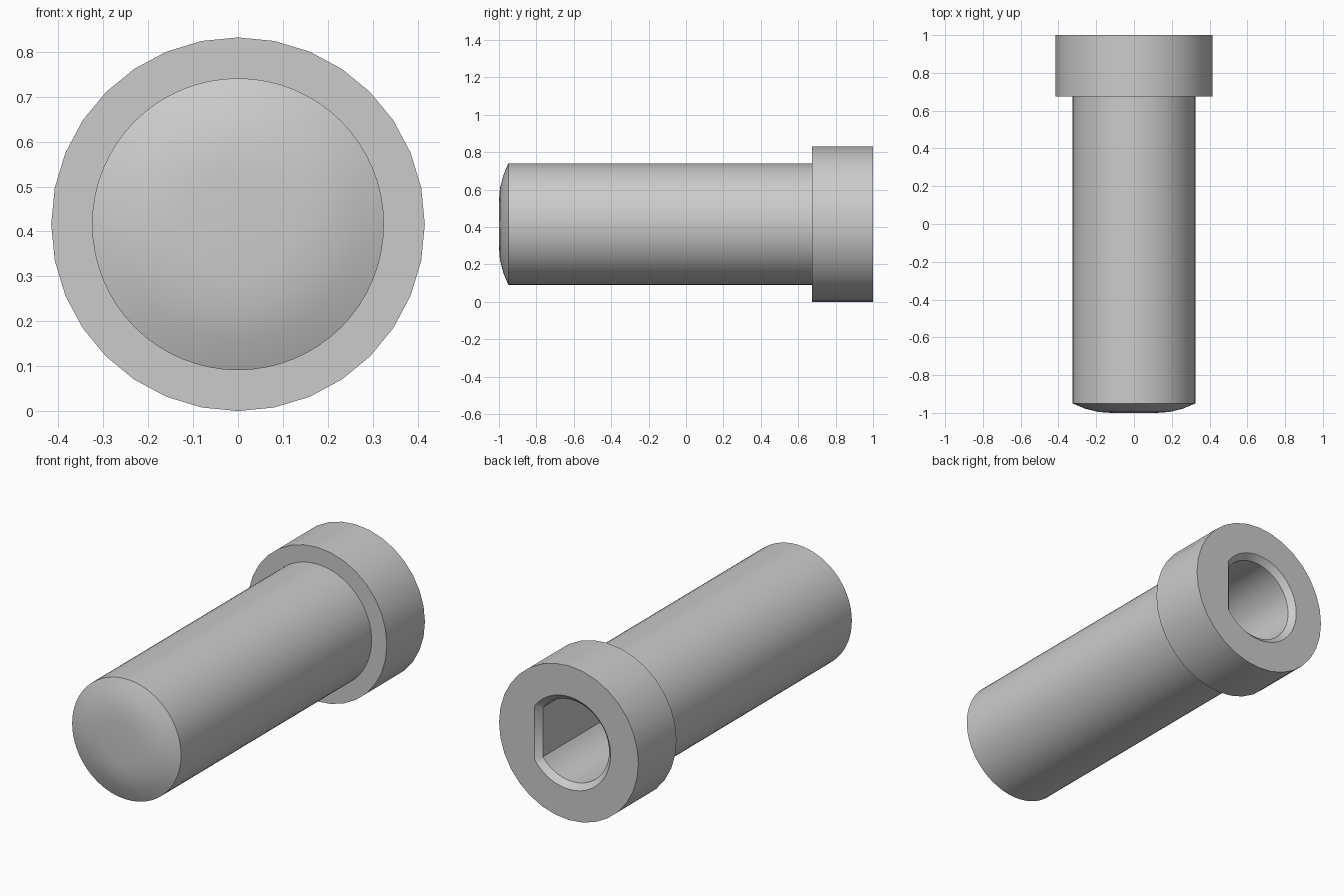
import bpy, bmesh
from math import acos, cos, sin, pi

AXIS_Z = 0.416

old = bpy.data.objects.get("Cube")
if old:
    bpy.data.objects.remove(old, do_unlink=True)

grey = bpy.data.materials.new("plain_grey")
grey.use_nodes = True
grey.diffuse_color = (0.6, 0.6, 0.6, 1)
grey.node_tree.nodes["Principled BSDF"].inputs["Base Color"].default_value = (0.6, 0.6, 0.6, 1)


def circle(radius, sides):
    return [(radius * cos(2 * pi * i / sides), radius * sin(2 * pi * i / sides))
            for i in range(sides)]


def d_shape(radius, flat, sides=48):
    """Circle cut by a vertical flat on the +x side."""
    start = acos(flat / radius)
    step = (2 * pi - 2 * start) / sides
    return [(radius * cos(start + i * step), radius * sin(start + i * step))
            for i in range(sides + 1)]


def loft(name, sections):
    """Solid through (y, outline) sections along the y axis, capped at both ends."""
    bm = bmesh.new()
    rings = [[bm.verts.new((x, y, z + AXIS_Z)) for x, z in outline]
             for y, outline in sections]
    for a, b in zip(rings, rings[1:]):
        for i in range(len(a)):
            j = (i + 1) % len(a)
            bm.faces.new((a[i], a[j], b[j], b[i]))
    bm.faces.new(rings[0])
    bm.faces.new(rings[-1])
    bmesh.ops.recalc_face_normals(bm, faces=bm.faces)
    mesh = bpy.data.meshes.new(name)
    bm.to_mesh(mesh)
    bm.free()
    mesh.materials.append(grey)
    obj = bpy.data.objects.new(name, mesh)
    bpy.context.collection.objects.link(obj)
    return obj


def combine(target, tool, operation):
    mod = target.modifiers.new(operation.lower(), "BOOLEAN")
    mod.operation = operation
    mod.solver = "EXACT"
    mod.object = tool
    bpy.context.view_layer.objects.active = target
    bpy.ops.object.modifier_apply(modifier=mod.name)
    bpy.data.objects.remove(tool, do_unlink=True)


# Shaft with a shallow domed tip
shaft_profile = [(-1, 0.12), (-0.995, 0.19), (-0.977, 0.26), (-0.95, 0.325), (0.8, 0.325)]
pin = loft("flanged_pin", [(y, circle(r, 64)) for y, r in shaft_profile])

# Wide collar at the back
collar = loft("collar", [(0.675, circle(0.416, 32)), (1, circle(0.416, 32))])
combine(pin, collar, "UNION")

# D-shaped socket with a chamfered mouth
socket = loft("socket_cutter", [
    (0, d_shape(0.22, 0.175)),
    (0.97, d_shape(0.22, 0.175)),
    (1, d_shape(0.25, 0.205)),
    (1.1, d_shape(0.25, 0.205)),
])
combine(pin, socket, "DIFFERENCE")

# Smooth curved walls, crisp rims
bpy.ops.object.select_all(action="DESELECT")
pin.select_set(True)
bpy.context.view_layer.objects.active = pin
bpy.ops.object.shade_smooth_by_angle()
